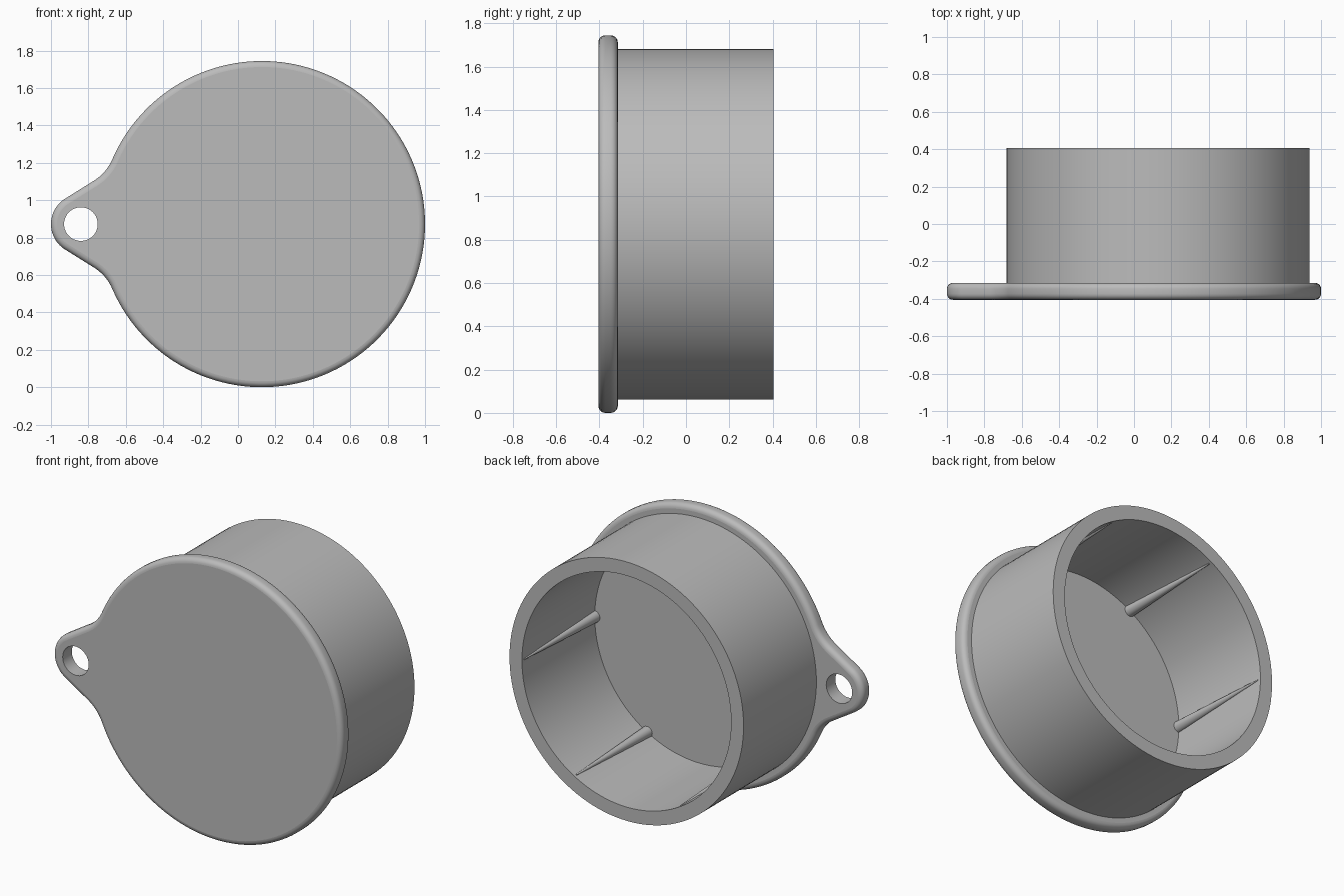
import bpy
import bmesh
from math import sin, cos, pi, radians, acos, hypot
from mathutils import Vector, Matrix

if "Cube" in bpy.data.objects:
    bpy.data.objects.remove(bpy.data.objects["Cube"])

CX, CZ, R = 0.128, 0.872, 0.872       # disc centre and radius
FRONT, BACK, RIM = -0.405, -0.315, 0.405
TAB_R, HOLE_R, FILLET = 0.16, 0.09, 0.25
ROUND = 0.032

grey = bpy.data.materials.new("plain grey")
grey.use_nodes = True
colour = (0.5, 0.5, 0.5, 1)
grey.diffuse_color = colour
grey.node_tree.nodes["Principled BSDF"].inputs["Base Color"].default_value = colour


def finish(bm, name):
    bmesh.ops.recalc_face_normals(bm, faces=bm.faces)
    mesh = bpy.data.meshes.new(name)
    bm.to_mesh(mesh)
    bm.free()
    obj = bpy.data.objects.new(name, mesh)
    bpy.context.collection.objects.link(obj)
    mesh.materials.append(grey)
    return obj


def smooth(obj):
    bpy.ops.object.select_all(action='DESELECT')
    obj.select_set(True)
    bpy.context.view_layer.objects.active = obj
    bpy.ops.object.shade_smooth_by_angle(angle=radians(35))


def arc(cx, cz, r, a0, a1, n, side=1):
    """Points on an arc, each with its outward normal."""
    out = []
    for i in range(n + 1):
        a = a0 + (a1 - a0) * i / n
        d = Vector((cos(a), sin(a)))
        out.append((Vector((cx, cz)) + d * r, d * side))
    return out


def strip(bm, a, b):
    for i in range(len(a)):
        j = (i + 1) % len(a)
        bm.faces.new((a[i], a[j], b[j], b[i])).smooth = True


def loop_edges(loop):
    return [loop[i - 1].link_edges and e for i in range(len(loop))
            for e in loop[i].link_edges if e.other_vert(loop[i]) is loop[i - 1]]


# Cap outline: disc, concave fillets, and a rounded tab
tab_x = -1 + TAB_R
lean = radians(122)                                   # normal of the tab's straight side
reach = R + FILLET
phi = lean + acos((TAB_R + FILLET + (tab_x - CX) * cos(lean)) / reach)
fx, fz = reach * cos(phi), reach * sin(phi)
outline = arc(CX, CZ, R, -phi, phi, 120)
outline += arc(CX + fx, CZ + fz, FILLET, phi - pi, lean - pi, 12, -1)[1:]
outline += arc(tab_x, CZ, TAB_R, lean, 2 * pi - lean, 28)
outline += arc(CX + fx, CZ - fz, FILLET, pi - lean, pi - phi, 12, -1)[:-1]

# Rounded edge section as (y, inset), from front to back
steps = [i * pi / 10 for i in range(6)]
section = [(FRONT + ROUND * (1 - sin(t)), ROUND * (1 - cos(t))) for t in reversed(steps)]
section += [(BACK - ROUND * (1 - sin(t)), ROUND * (1 - cos(t))) for t in steps]

bm = bmesh.new()
loops = []
for y, inset in section:
    pts = [p - n * inset for p, n in outline]
    loops.append([bm.verts.new((p.x, y, p.y)) for p in pts])
for a, b in zip(loops, loops[1:]):
    strip(bm, a, b)
hole = arc(tab_x, CZ, HOLE_R, 0, 2 * pi, 40)[:-1]
holes = [[bm.verts.new((p.x, y, p.y)) for p, n in hole] for y in (FRONT, BACK)]
strip(bm, *holes)
for outer, inner, face_dir in ((loops[0], holes[0], -1), (loops[-1], holes[1], 1)):
    edges = loop_edges(outer) + loop_edges(inner)
    bmesh.ops.triangle_fill(bm, edges=edges, use_beauty=True, normal=(0, face_dir, 0))
for f in bm.faces:
    f.normal_update()
    if abs(f.normal.y) > 0.999:
        f.smooth = False
finish(bm, "cap_plate")

# Open sleeve behind the cap
OUTER, INNER = 0.81, 0.724
bm = bmesh.new()
rings = []
for r, y in ((OUTER, BACK - 0.03), (OUTER, RIM), (INNER, RIM), (INNER, BACK - 0.03)):
    ring = arc(CX, CZ, r, 0, 2 * pi, 128)[:-1]
    rings.append([bm.verts.new((p.x, y, p.y)) for p, n in ring])
for i in range(4):
    strip(bm, rings[i], rings[(i + 1) % 4])
smooth(finish(bm, "sleeve"))

# Six tapered grip ribs along the inside wall
length = RIM - BACK - 0.02
for k in range(6):
    a = k * pi / 3
    bm = bmesh.new()
    bmesh.ops.create_cone(bm, cap_ends=True, segments=20, radius1=0.036,
                          radius2=0.004, depth=length)
    place = Matrix.Translation((CX + INNER * cos(a), BACK + length / 2, CZ + INNER * sin(a)))
    bm.transform(place @ Matrix.Rotation(-pi / 2, 4, 'X'))
    smooth(finish(bm, f"grip_rib_{k + 1}"))
